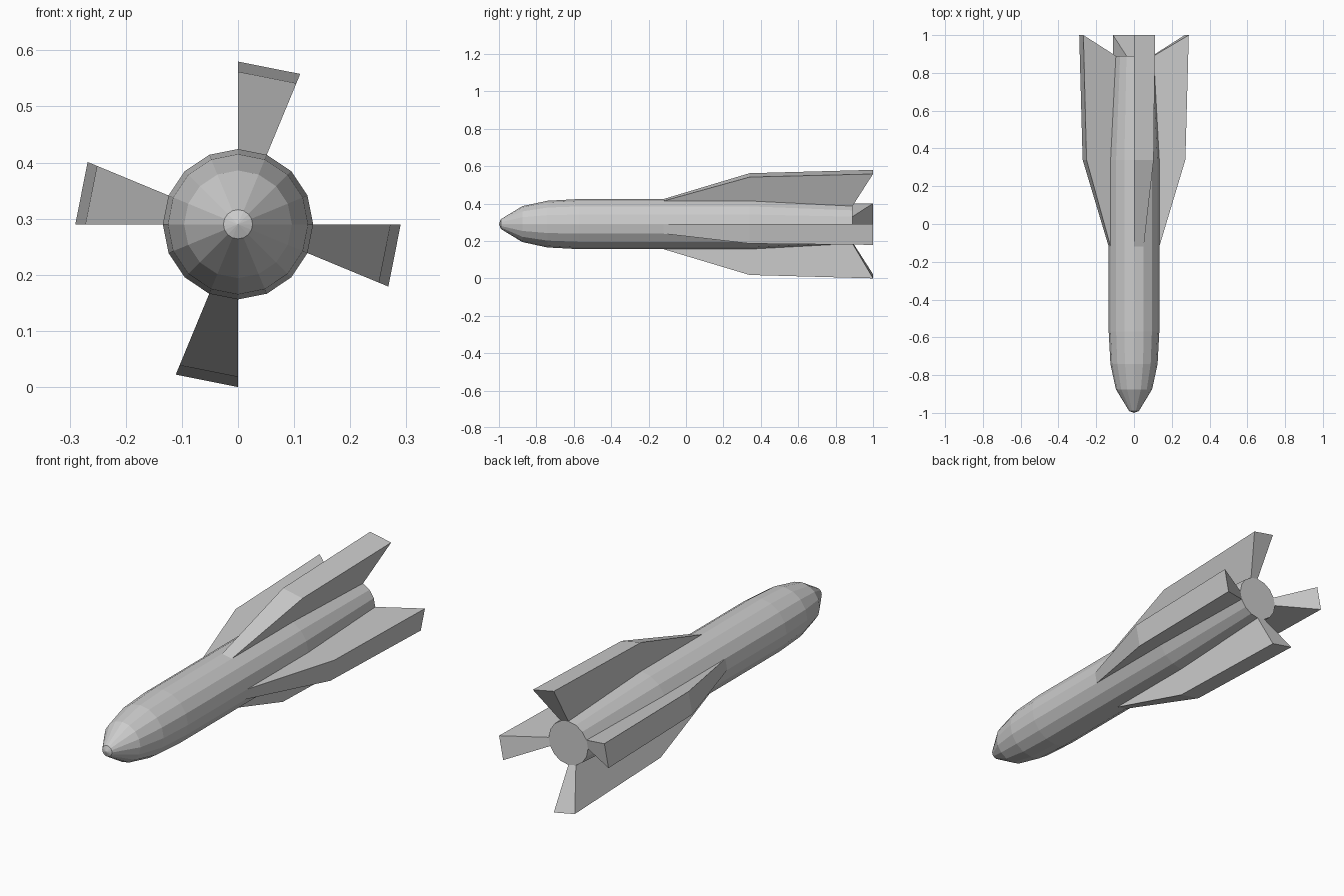
import bpy, bmesh, math

if "Cube" in bpy.data.objects:
    bpy.data.objects.remove(bpy.data.objects["Cube"])

SIDES = 16
CZ = 0.29                                   # height of the long axis
# body profile: (y, radius)
BODY = [(-0.99, 0.026), (-0.875, 0.096), (-0.74, 0.125), (-0.57, 0.134),
        (-0.12, 0.134), (0.34, 0.134), (0.89, 0.104)]
# outer edge of each fin, from leading root to trailing root
FIN = [(-0.12, 0.134), (0.34, 0.272), (1.0, 0.29), (0.89, 0.104)]
FIN_COLUMNS = {3, 7, 11, 15}                # body facets that carry a fin
FIN_START = 4                               # body ring where fins begin

bm = bmesh.new()


def vert(y, r, i):
    a = 2 * math.pi * i / SIDES
    return bm.verts.new((r * math.cos(a), y, CZ + r * math.sin(a)))


# body rings with nose tip and flat tail
rings = [[vert(y, r, i) for i in range(SIDES)] for y, r in BODY]
tip = bm.verts.new((0, -1, CZ))
for i in range(SIDES):
    j = (i + 1) % SIDES
    bm.faces.new((tip, rings[0][i], rings[0][j]))
    for k in range(len(rings) - 1):
        if i in FIN_COLUMNS and k >= FIN_START:
            continue                        # left open under the fin
        bm.faces.new((rings[k][i], rings[k + 1][i], rings[k + 1][j], rings[k][j]))
bm.faces.new(rings[-1])

# wedge fins growing out of the open facets
for i in FIN_COLUMNS:
    edges = []
    for c in (i, (i + 1) % SIDES):
        front, mid, back = (rings[k][c] for k in (4, 5, 6))
        outer = [front] + [vert(y, r, c) for y, r in FIN[1:3]] + [back]
        bm.faces.new((front, outer[1], mid))
        bm.faces.new((mid, outer[1], outer[2], back))
        edges.append(outer)
    a, b = edges
    for k in range(3):
        bm.faces.new((a[k], a[k + 1], b[k + 1], b[k]))

bmesh.ops.recalc_face_normals(bm, faces=bm.faces)
mesh = bpy.data.meshes.new("finned_rocket_body")
bm.to_mesh(mesh)
bm.free()
bpy.context.collection.objects.link(bpy.data.objects.new("finned_rocket_body", mesh))
